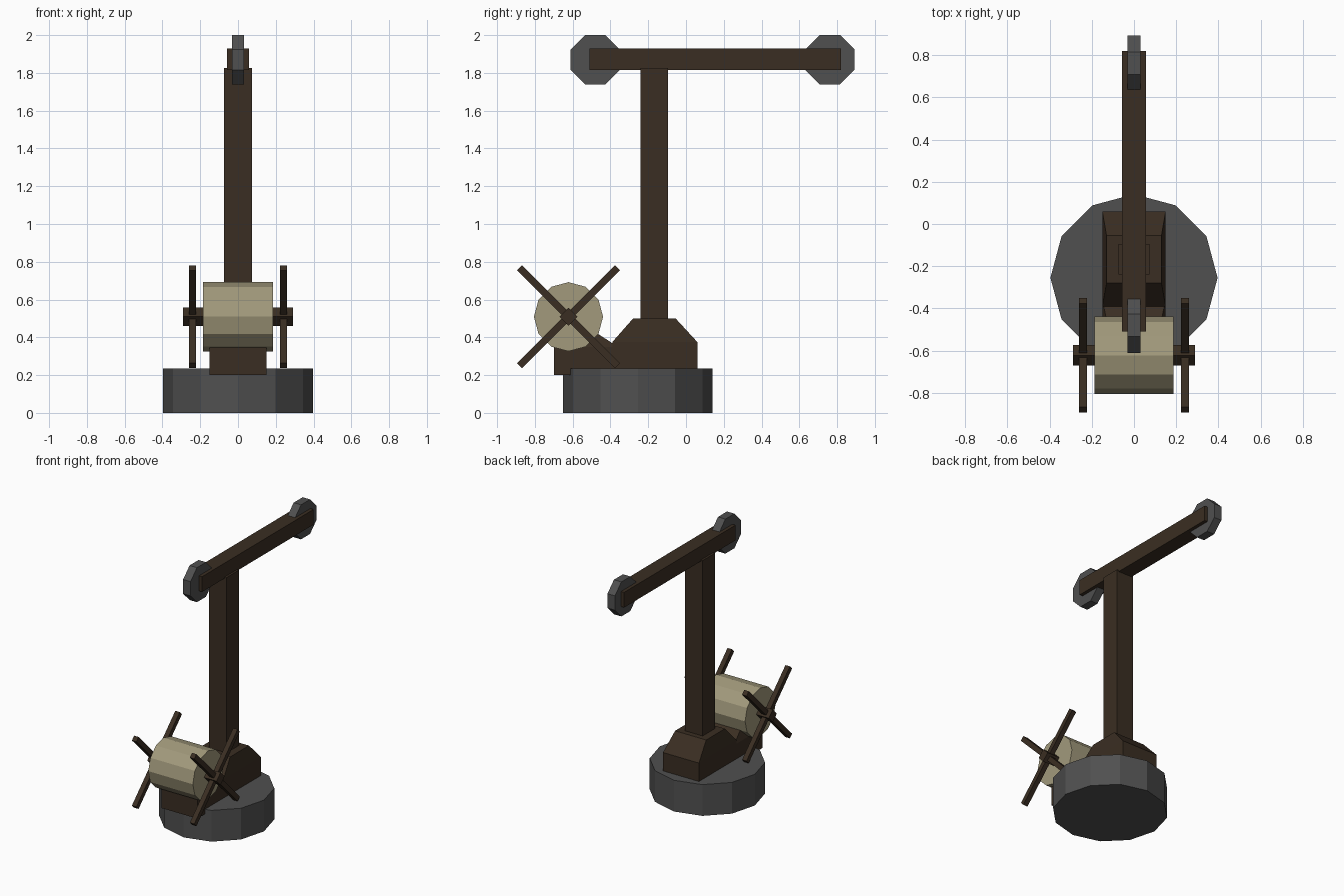
import bpy, bmesh
from math import pi, cos, sin, radians
from mathutils import Matrix

if "Cube" in bpy.data.objects:
    bpy.data.objects.remove(bpy.data.objects["Cube"])


def material(name, rgb):
    m = bpy.data.materials.new(name)
    m.diffuse_color = (*rgb, 1)
    m.use_nodes = True
    m.node_tree.nodes["Principled BSDF"].inputs["Base Color"].default_value = m.diffuse_color
    return m


WOOD = material("dark_wood", (0.042, 0.027, 0.016))
STONE = material("dark_stone", (0.08, 0.08, 0.08))
ROPE = material("rope", (0.36, 0.32, 0.20))


def finish(name, bm, mat):
    bmesh.ops.recalc_face_normals(bm, faces=bm.faces)
    me = bpy.data.meshes.new(name)
    bm.to_mesh(me)
    bm.free()
    me.materials.append(mat)
    ob = bpy.data.objects.new(name, me)
    bpy.context.collection.objects.link(ob)
    return ob


def box(name, x, y, z, mat):
    """Box from (min, max) ranges."""
    bm = bmesh.new()
    bmesh.ops.create_cube(bm, size=1)
    for v in bm.verts:
        v.co = [r[0] if c < 0 else r[1] for c, r in zip(v.co, (x, y, z))]
    return finish(name, bm, mat)


def prism_x(name, sides, radius, half, y, z, mat, turn=0.0):
    """Regular prism lying along x."""
    bm = bmesh.new()
    ring = [bm.verts.new((-half, y + radius * cos(turn + 2 * pi * i / sides),
                          z + radius * sin(turn + 2 * pi * i / sides))) for i in range(sides)]
    face = bm.faces.new(ring)
    ext = bmesh.ops.extrude_face_region(bm, geom=[face])
    bmesh.ops.translate(bm, vec=(2 * half, 0, 0),
                        verts=[g for g in ext["geom"] if isinstance(g, bmesh.types.BMVert)])
    return finish(name, bm, mat)


def tapered_block(name, levels, mat):
    """Stack of rectangles given as (z, half width, y min, y max)."""
    bm = bmesh.new()
    rings = [[bm.verts.new(p) for p in ((-w, a, z), (w, a, z), (w, b, z), (-w, b, z))]
             for z, w, a, b in levels]
    bm.faces.new(rings[0])
    bm.faces.new(rings[-1])
    for lo, hi in zip(rings, rings[1:]):
        for i in range(4):
            j = (i + 1) % 4
            bm.faces.new((lo[i], lo[j], hi[j], hi[i]))
    return finish(name, bm, mat)


# Round stone base
bm = bmesh.new()
bmesh.ops.create_cone(bm, cap_ends=True, segments=12, radius1=0.396, radius2=0.396, depth=0.236,
                      matrix=Matrix.Translation((0, -0.255, 0.118)))
finish("stone_base", bm, STONE)

# Wooden foot, winch support, post and beam
tapered_block("post_foot", [(0.2, 0.15, -0.39, 0.06), (0.375, 0.15, -0.39, 0.06),
                            (0.5, 0.13, -0.28, -0.055)], WOOD)
tapered_block("winch_support", [(0.2, 0.15, -0.70, -0.34), (0.35, 0.15, -0.70, -0.36),
                                (0.44, 0.12, -0.62, -0.50)], WOOD)
box("post", (-0.073, 0.073), (-0.24, -0.095), (0.45, 1.825), WOOD)
box("beam", (-0.057, 0.057), (-0.51, 0.82), (1.815, 1.93), WOOD)

# Octagonal pulleys at both beam ends
for name, y in (("front_pulley", -0.48), ("back_pulley", 0.762)):
    prism_x(name, 8, 0.141, 0.031, y, 1.87, STONE, pi / 8)

# Winch drum and axle
WY, WZ = -0.622, 0.509
prism_x("winch_drum", 12, 0.183, 0.186, WY, WZ, ROPE)
prism_x("winch_axle", 4, 0.048, 0.29, WY, WZ, WOOD)

# Crossed handle bars on both sides
for side, sx in (("left", -1), ("right", 1)):
    bm = bmesh.new()
    for a in (45, -45):
        bmesh.ops.create_cube(bm, size=1, matrix=Matrix.Translation((sx * 0.242, WY, WZ))
                              @ Matrix.Rotation(radians(a), 4, 'X')
                              @ Matrix.Diagonal((0.037, 0.037, 0.732, 1)))
    finish(side + "_handle_cross", bm, WOOD)
